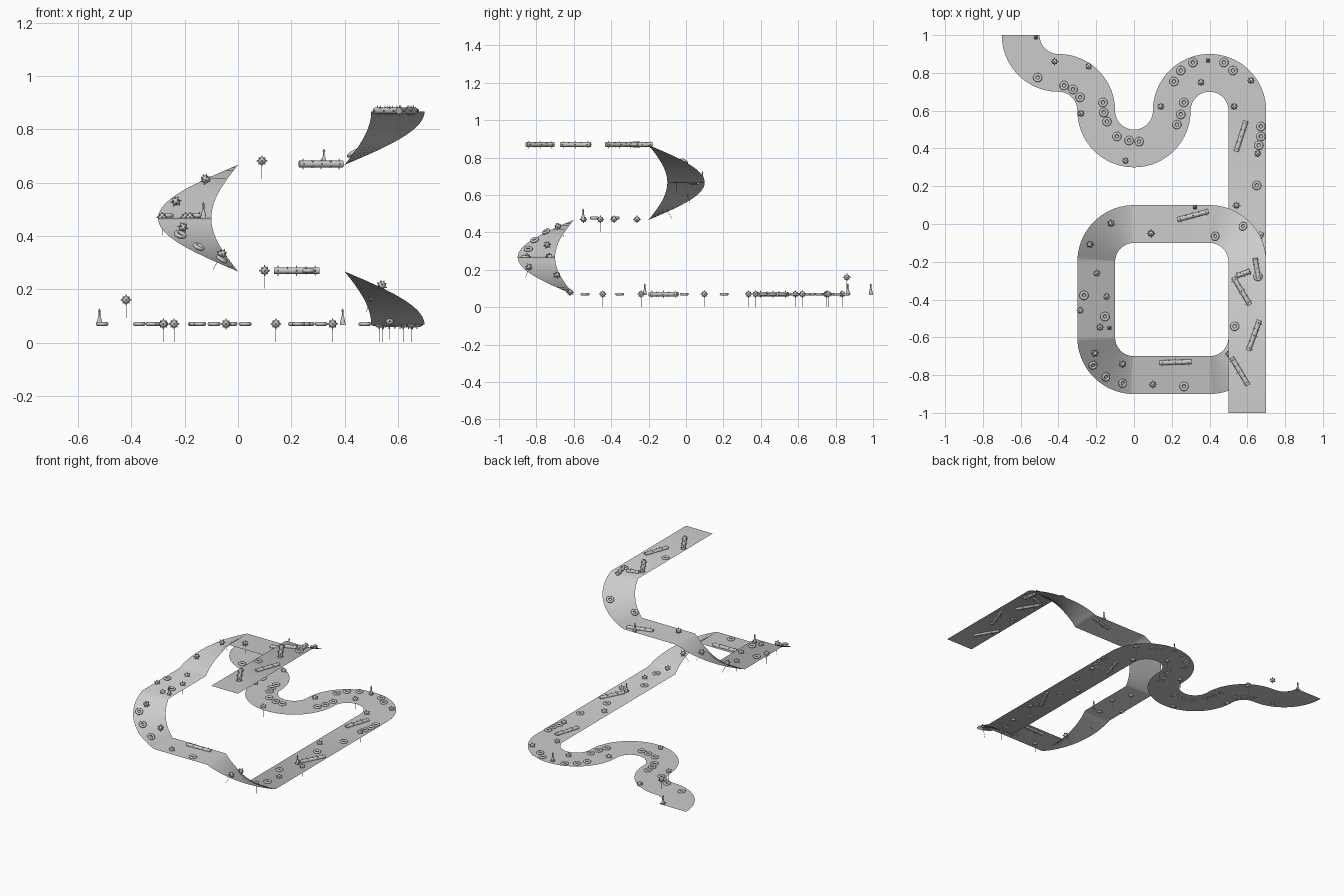
import bpy, bmesh, math
from mathutils import Vector, Matrix

if "Cube" in bpy.data.objects:
    bpy.data.objects.remove(bpy.data.objects["Cube"])

BASE = 0.067   # height of the lowest track level
STEP = 0.2     # drop of each descending corner


def finish(name, bm, smooth=True):
    me = bpy.data.meshes.new(name)
    bm.to_mesh(me)
    bm.free()
    if smooth:
        me.shade_smooth()
        me.set_sharp_from_angle(angle=math.radians(40))
    return me


def add(name, me, loc=(0, 0, 0), rot=None):
    ob = bpy.data.objects.new(name, me)
    m = rot.to_matrix().to_4x4() if rot else Matrix()
    ob.matrix_world = Matrix.Translation(loc) @ m
    bpy.context.collection.objects.link(ob)
    return ob


def cone(bm, r1, r2, a, b, seg=8):
    a, b = Vector(a), Vector(b)
    q = (b - a).to_track_quat('Z', 'Y').to_matrix().to_4x4()
    bmesh.ops.create_cone(bm, cap_ends=True, segments=seg, radius1=r1, radius2=r2,
                          depth=(b - a).length, matrix=Matrix.Translation((a + b) / 2) @ q)


# ---- track: ribbon of straights and arcs -------------------------------
rows = []   # (left edge, right edge)
pos, head, z = Vector((0.6, -1.0)), 90.0, BASE + 4 * STEP
W = 0.1


def emit():
    n = Vector((-math.sin(math.radians(head)), math.cos(math.radians(head))))
    l, r = pos + n * W, pos - n * W
    rows.append(((l.x, l.y, z), (r.x, r.y, z)))


def straight(d):
    global pos
    pos = pos + Vector((math.cos(math.radians(head)), math.sin(math.radians(head)))) * d
    emit()


def turn(deg, drop=0.0, rad=0.2):
    global pos, head, z
    side = 1 if deg > 0 else -1
    h0, z0 = head, z
    n = Vector((-math.sin(math.radians(h0)), math.cos(math.radians(h0)))) * side
    c = pos + n * rad
    steps = int(abs(deg) / 4.5)
    for i in range(1, steps + 1):
        a = deg * i / steps
        pos = c + Matrix.Rotation(math.radians(a), 2) @ (-n * rad)
        head, z = h0 + a, z0 - drop * i / steps
        emit()


emit()
straight(0.8)
for length in (0.4, 0.4, 0.4, 1.2):
    turn(90, STEP)
    straight(length)
for a in (180, -180, 90, -90):
    turn(a)
bm = bmesh.new()
vs = [[bm.verts.new(p) for p in r] for r in rows]
for (l0, r0), (l1, r1) in zip(vs, vs[1:]):
    bm.faces.new((r0, r1, l1, l0))
add("track", finish("track", bm))

# ---- shared part meshes -------------------------------------------------
# spiked ball with a thin tether
bm = bmesh.new()
bmesh.ops.create_uvsphere(bm, u_segments=16, v_segments=10, radius=0.0145)
for i in (-1, 0, 1):
    for j in (-1, 0, 1):
        for k in (-1, 0, 1):
            if abs(i) + abs(j) + abs(k) in (1, 3):
                d = Vector((i, j, k)).normalized()
                cone(bm, 0.0035, 0.002, d * 0.013, d * 0.0205, 6)
cone(bm, 0.001, 0.001, (0, 0, -0.068), (0, 0, -0.012), 6)
ball_me = finish("spiked_ball", bm)

# flat float ring
bm = bmesh.new()
N, M, R, T = 24, 10, 0.0165, 0.0075
ring = [[bm.verts.new(((R + T * math.cos(b)) * math.cos(a), (R + T * math.cos(b)) * math.sin(a),
                       T * math.sin(b)))
         for b in (2 * math.pi * j / M for j in range(M))] for a in (2 * math.pi * i / N for i in range(N))]
for i in range(N):
    for j in range(M):
        p, q, k = ring[i], ring[(i + 1) % N], (j + 1) % M
        bm.faces.new((p[j], q[j], q[k], p[k]))
ring_me = finish("float_ring", bm)

# spiked log lying along x
bm = bmesh.new()
cone(bm, 0.0125, 0.0125, (-0.085, 0, 0), (0.085, 0, 0), 16)
for i in range(5):
    x = -0.07 + i * 0.035
    for k in range(4):
        a = math.radians(90 * k + 45 * (i % 2))
        d = Vector((0, math.cos(a), math.sin(a)))
        cone(bm, 0.003, 0.001, Vector((x, 0, 0)) + d * 0.011, Vector((x, 0, 0)) + d * 0.02, 6)
log_me = finish("spiked_log", bm)

# small marker buoy
bm = bmesh.new()
bmesh.ops.create_cube(bm, size=1, matrix=Matrix.Translation((0, 0, 0.004)) @ Matrix.Diagonal((0.021, 0.021, 0.012, 1)))
cone(bm, 0.010, 0.005, (0, 0, 0.009), (0, 0, 0.032), 10)
cone(bm, 0.0035, 0.0035, (0, 0, 0.03), (0, 0, 0.052), 8)
cone(bm, 0.006, 0.001, (0, 0, 0.05), (0, 0, 0.06), 8)
buoy_me = finish("marker_buoy", bm)

# ---- placement ----------------------------------------------------------
L = [BASE + i * STEP for i in range(5)]
CORNERS = [((0.4, -0.2), 0, L[4]), ((0, -0.2), 90, L[3]), ((0, -0.6), 180, L[2]), ((0.4, -0.6), 270, L[1])]


def on_corner(c, x, y):
    """Height and tilt of the descending corner c at x, y."""
    (cx, cy), a0, z0 = CORNERS[c]
    a = math.degrees(math.atan2(y - cy, x - cx)) % 360
    d = (a - a0) % 360
    a = math.radians(a)
    n = Vector((-math.sin(a) * 0.63, math.cos(a) * 0.63, 1)).normalized()
    return z0 - STEP * d / 90, n


def place(name, me, pts, level):
    for x, y in pts:
        add(name, me, (x, y, level))


# lower level
place("spiked_ball", ball_me, [(-.24, .835), (-.28, .585), (-.045, .335), (.142, .622), (.355, .75),
      (.62, .76), (.53, .622), (.655, .372), (.543, .098), (.65, -.24), (.62, -.445)], L[0] + .003)
add("spiked_ball", ball_me, (-.42, .86, .16))
add("spiked_ball", ball_me, (.57, -.62, .08))
place("float_ring", ring_me, [(-.51, .775), (-.37, .733), (-.323, .712), (-.285, .67), (-.164, .643),
      (-.16, .59), (-.143, .542), (-.09, .463), (-.026, .442), (.027, .436), (.227, .526), (.248, .58),
      (.264, .643), (.212, .754), (.248, .812), (.312, .855), (.476, .855), (.524, .812), (.672, .516),
      (.672, .463), (.661, .416), (.65, .204), (.6, -.01), (.56, -.355), (.6, -.54)], L[0] + .003)
place("marker_buoy", buoy_me, [(-.52, .988), (.393, .865), (.6, -.22)], L[0])

# middle levels and top
place("spiked_ball", ball_me, [(.1, -.85)], L[1] + .003)
place("float_ring", ring_me, [(.265, -.86)], L[1] + .003)
place("spiked_ball", ball_me, [(-.197, -.262), (-.145, -.385), (-.285, -.458), (-.18, -.548)], L[2] + .003)
place("float_ring", ring_me, [(-.265, -.378), (-.154, -.49)], L[2] + .01)
place("marker_buoy", buoy_me, [(-.13, -.55)], L[2])
place("spiked_ball", ball_me, [(.09, -.05)], L[3] + .015)
place("marker_buoy", buoy_me, [(.322, .088)], L[3])
place("float_ring", ring_me, [(.656, -.278), (.533, -.542)], L[4] + .003)

# sloping corners: parts follow the tilt of the surface
for me, c, pts in ((ring_me, 0, [(.577, -.012), (.43, -.065)]),
                   (ball_me, 1, [(-.122, .003), (-.233, -.108)]),
                   (ball_me, 2, [(-.207, -.685), (-.06, -.742)]),
                   (ring_me, 2, [(-.217, -.748), (-.148, -.81), (-.06, -.843)]),
                   (ball_me, 3, [(.54, -.84), (.505, -.69)])):
    for x, y in pts:
        h, n = on_corner(c, x, y)
        add(me.name, me, (x, y, h + .015), Vector((0, 0, 1)).rotation_difference(n))

# logs: x, y, level, heading in degrees
for x, y, lev, a in ((.567, .465, 0, 72), (.64, -.12, 0, 63), (.22, -.732, 1, 2), (.312, .045, 3, 15),
                     (.56, -.78, 4, -59), (.635, -.59, 4, 70), (.57, -.355, 4, -59),
                     (.65, -.235, 4, -80), (.58, -.262, 4, 20)):
    ob = add("spiked_log", log_me, (x, y, L[lev] + .003))
    ob.rotation_euler = (0, 0, math.radians(a))
    if y in (-.235, -.262):
        ob.scale.x = 0.65 if y == -.235 else 0.45
